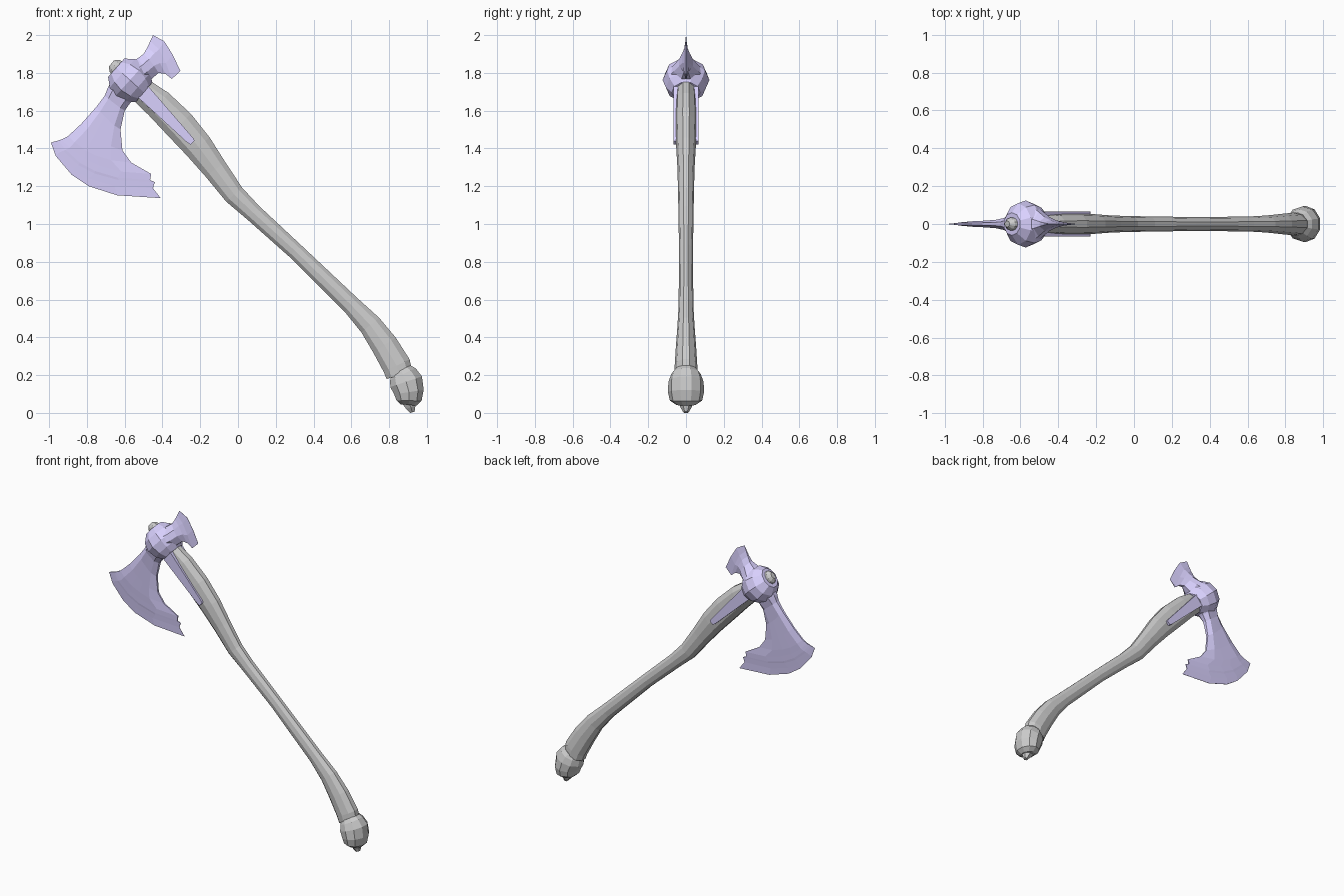
import bpy, bmesh, math
from mathutils import Vector

steel = bpy.data.materials.new("steel")
steel.diffuse_color = (0.70, 0.64, 1.0, 1)


def finish(bm, name, mat=None):
    bmesh.ops.recalc_face_normals(bm, faces=bm.faces)
    mesh = bpy.data.meshes.new(name)
    bm.to_mesh(mesh)
    bm.free()
    ob = bpy.data.objects.new(name, mesh)
    bpy.context.collection.objects.link(ob)
    if mat:
        mesh.materials.append(mat)
    return ob


def tube(name, stations, sides, mat=None):
    """Elliptical rings (x, z, half width in plane, half depth in y) along a path."""
    bm = bmesh.new()
    pts = [Vector((s[0], 0, s[1])) for s in stations]
    rings = []
    for i, (x, z, w, d) in enumerate(stations):
        t = (pts[min(i + 1, len(pts) - 1)] - pts[max(i - 1, 0)]).normalized()
        n = Vector((t.z, 0, -t.x))
        ring = []
        for k in range(sides):
            a = 2 * math.pi * (k + 0.5) / sides
            ring.append(bm.verts.new(pts[i] + n * w * math.cos(a) + Vector((0, d * math.sin(a), 0))))
        rings.append(ring)
    for r, q in zip(rings, rings[1:]):
        for k in range(sides):
            m = (k + 1) % sides
            bm.faces.new((r[k], r[m], q[m], q[k]))
    bm.faces.new(rings[0])
    bm.faces.new(rings[-1])
    return finish(bm, name, mat)


def blade(name, rows, edge, mat):
    """Rows (start, end, bow, half thickness) sweep out to the curved cutting edge."""
    bm = bmesh.new()
    n = len(edge)
    edge = [Vector(p) for p in edge]
    grid = []
    for a, b, bow, h in rows + [(edge[0], edge[-1], 1, 0.001)]:
        row = []
        for k in range(n):
            t = k / (n - 1)
            p = Vector(a).lerp(Vector(b), t) + bow * (edge[k] - edge[0].lerp(edge[-1], t))
            thick = h * (0.35 if k in (0, n - 1) else 1)
            row.append([bm.verts.new((p.x, s * thick, p.y)) for s in (-1, 1)])
        grid.append(row)
    for r, q in zip(grid, grid[1:]):
        for k in range(n - 1):
            for s in (0, 1):
                bm.faces.new((r[k][s], r[k + 1][s], q[k + 1][s], q[k][s]))
        for k in (0, n - 1):
            bm.faces.new((r[k][0], r[k][1], q[k][1], q[k][0]))
    for row in (grid[0], grid[-1]):
        for k in range(n - 1):
            bm.faces.new((row[k][0], row[k + 1][0], row[k + 1][1], row[k][1]))
    return finish(bm, name, mat)


# Curved wooden handle, poking out through the head
tube("handle", [
    (0.855, 0.20, 0.075, 0.06), (0.84, 0.25, 0.08, 0.06), (0.775, 0.36, 0.075, 0.053),
    (0.70, 0.465, 0.064, 0.045), (0.60, 0.57, 0.052, 0.039), (0.30, 0.86, 0.046, 0.037),
    (0.08, 1.06, 0.05, 0.04), (-0.02, 1.155, 0.059, 0.042), (-0.12, 1.29, 0.068, 0.045),
    (-0.21, 1.41, 0.081, 0.052), (-0.31, 1.525, 0.088, 0.056), (-0.42, 1.635, 0.083, 0.055),
    (-0.52, 1.715, 0.07, 0.05), (-0.61, 1.80, 0.058, 0.042), (-0.655, 1.838, 0.042, 0.033),
    (-0.67, 1.85, 0.022, 0.016)], 10)

# Rounded pommel with a small nub underneath
tube("pommel", [
    (0.862, 0.225, 0.06, 0.06), (0.873, 0.205, 0.078, 0.078), (0.89, 0.165, 0.093, 0.093),
    (0.905, 0.11, 0.083, 0.096), (0.905, 0.065, 0.07, 0.085), (0.903, 0.042, 0.045, 0.05)], 10)
tube("pommel_nub", [(0.903, 0.06, 0.04, 0.04), (0.915, 0.03, 0.03, 0.03),
                    (0.923, 0.003, 0.014, 0.014)], 6)

# Bulging socket around the handle
tube("socket", [
    (-0.498, 1.697, 0.072, 0.075), (-0.53, 1.724, 0.105, 0.107), (-0.572, 1.762, 0.12, 0.124),
    (-0.612, 1.798, 0.106, 0.11), (-0.645, 1.827, 0.068, 0.06)], 10, steel)

# Main bearded blade with a chipped lower corner
blade("main_blade", [
    ((-0.65, 1.79), (-0.53, 1.68), 0, 0.07), ((-0.69, 1.72), (-0.575, 1.635), 0, 0.045),
    ((-0.705, 1.68), (-0.60, 1.60), 0.02, 0.032), ((-0.75, 1.62), (-0.622, 1.50), 0.06, 0.022),
    ((-0.83, 1.53), (-0.612, 1.39), 0.15, 0.017), ((-0.90, 1.465), (-0.565, 1.325), 0.35, 0.014),
    ((-0.935, 1.447), (-0.46, 1.265), 0.55, 0.011), ((-0.95, 1.443), (-0.465, 1.232), 0.66, 0.009),
    ((-0.962, 1.439), (-0.44, 1.222), 0.76, 0.007), ((-0.975, 1.436), (-0.45, 1.19), 0.87, 0.004)],
    [(-0.99, 1.43), (-0.965, 1.36), (-0.88, 1.26), (-0.79, 1.20), (-0.64, 1.152), (-0.41, 1.137)], steel)

# Small flared blade on the back of the head
blade("rear_blade", [
    ((-0.58, 1.85), (-0.49, 1.74), 0, 0.10), ((-0.53, 1.878), (-0.455, 1.77), 0, 0.065),
    ((-0.50, 1.90), (-0.42, 1.80), 0.2, 0.036), ((-0.48, 1.935), (-0.385, 1.795), 0.5, 0.02),
    ((-0.465, 1.967), (-0.35, 1.768), 0.8, 0.01)],
    [(-0.45, 2.0), (-0.39, 1.967), (-0.345, 1.895), (-0.305, 1.81)], steel)

# Reinforcing straps down both sides of the handle
for side, label in ((-1, "front"), (1, "back")):
    bm = bmesh.new()
    outline = [(-0.54, 1.68), (-0.27, 1.432), (-0.25, 1.42), (-0.23, 1.44), (-0.237, 1.455), (-0.48, 1.735)]
    face = bm.faces.new([bm.verts.new((x, side * 0.03, z)) for x, z in outline])
    moved = bmesh.ops.extrude_face_region(bm, geom=[face])["geom"]
    bmesh.ops.translate(bm, verts=[g for g in moved if isinstance(g, bmesh.types.BMVert)],
                        vec=(0, side * 0.036, 0))
    bmesh.ops.delete(bm, geom=[f for f in bm.faces if all(len(e.link_faces) > 2 for e in f.edges)],
                     context='FACES_ONLY')
    finish(bm, label + "_strap", steel)
